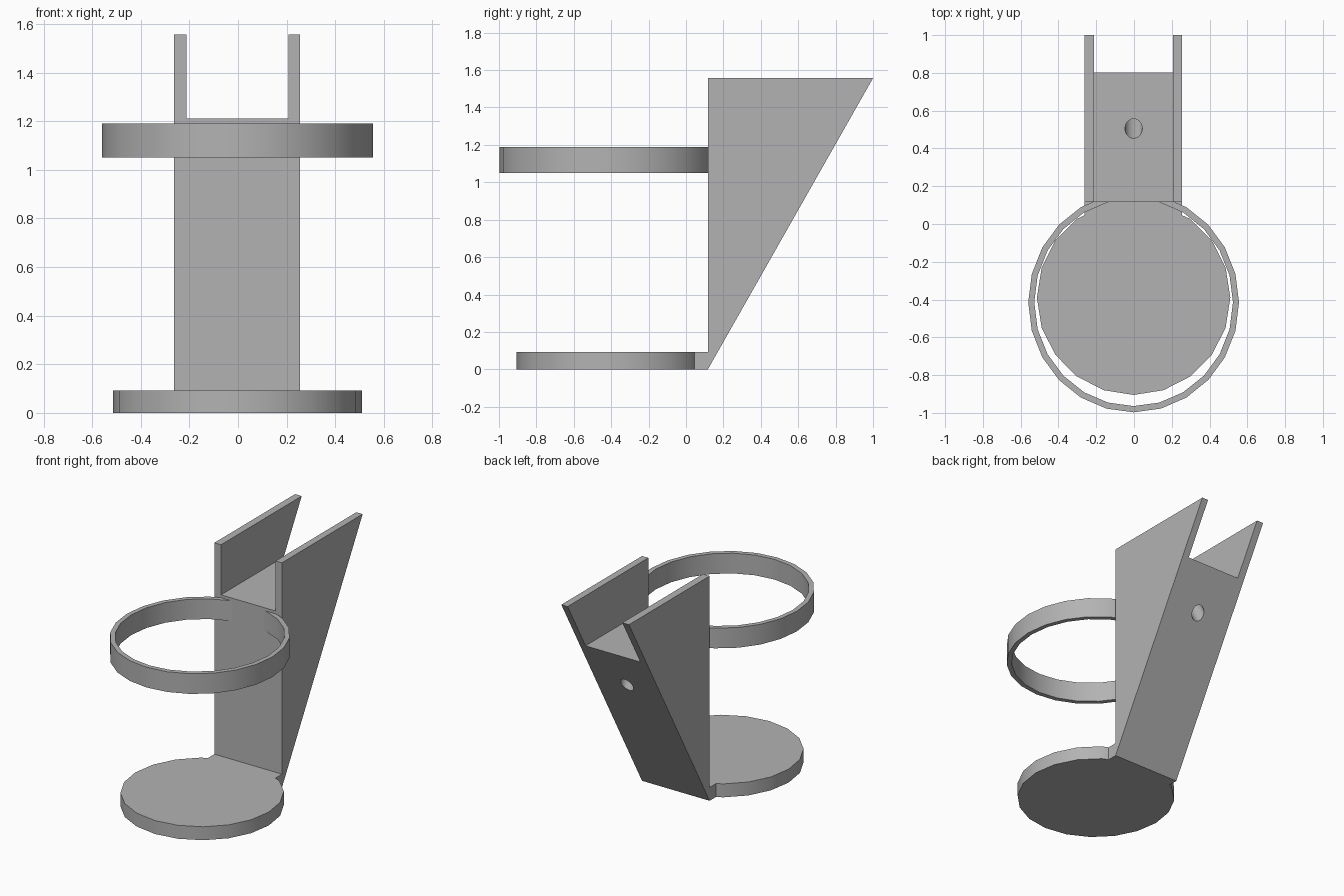
import bpy, bmesh, math
from mathutils import Vector

if "Cube" in bpy.data.objects:
    bpy.data.objects.remove(bpy.data.objects["Cube"])

grey = bpy.data.materials.new("plain grey")
grey.diffuse_color = (0.45, 0.45, 0.45, 1)
grey.use_nodes = True
grey.node_tree.nodes["Principled BSDF"].inputs["Base Color"].default_value = grey.diffuse_color

WALL_Y = 0.117                 # front plane of the bracket
X0, X1 = -0.263, 0.255         # bracket sides


def make(name, bm):
    bmesh.ops.recalc_face_normals(bm, faces=bm.faces)
    mesh = bpy.data.meshes.new(name)
    bm.to_mesh(mesh)
    bm.free()
    mesh.materials.append(grey)
    obj = bpy.data.objects.new(name, mesh)
    bpy.context.collection.objects.link(obj)
    return obj


def prism(name, points, offset):
    """Extrude a planar outline along an offset."""
    bm = bmesh.new()
    face = bm.faces.new([bm.verts.new(p) for p in points])
    ext = bmesh.ops.extrude_face_region(bm, geom=[face], use_keep_orig=True)
    new = [v for v in ext["geom"] if isinstance(v, bmesh.types.BMVert)]
    bmesh.ops.translate(bm, verts=new, vec=offset)
    return make(name, bm)


def ellipse(n, cy, rx, ry, z):
    """Outline starting at the back, going round."""
    return [(rx * math.sin(2 * math.pi * i / n) - 0.002,
             cy + ry * math.cos(2 * math.pi * i / n), z) for i in range(n)]


def cut(target, cutter):
    mod = target.modifiers.new("cut", 'BOOLEAN')
    mod.operation, mod.solver, mod.object = 'DIFFERENCE', 'EXACT', cutter
    bpy.context.view_layer.objects.active = target
    bpy.ops.object.modifier_apply(modifier=mod.name)
    bpy.data.objects.remove(cutter)


def smooth(obj):
    bpy.ops.object.select_all(action='DESELECT')
    obj.select_set(True)
    bpy.context.view_layer.objects.active = obj
    bpy.ops.object.shade_smooth_by_angle(angle=math.radians(30))


# Wedge bracket: triangular side profile
bracket = prism("bracket", [(X0, WALL_Y, 0), (X0, WALL_Y, 1.557), (X0, 1.0, 1.557)],
                (X1 - X0, 0, 0))

# Open channel between the two top cheeks
cut(bracket, prism("channel_cutter",
                   [(-0.212, -0.2, 1.21), (0.207, -0.2, 1.21),
                    (0.207, 1.3, 1.21), (-0.212, 1.3, 1.21)], (0, 0, 0.6)))

# Slanted screw hole from channel floor to sloping back
top, bottom = Vector((-0.002, 0.505, 1.21)), Vector((-0.002, 0.647, 0.938))
axis = (top - bottom).normalized()
bm = bmesh.new()
bmesh.ops.create_cone(bm, cap_ends=True, segments=20, radius1=0.046, radius2=0.046, depth=0.7)
hole = make("hole_cutter", bm)
hole.rotation_euler = axis.to_track_quat('Z', 'Y').to_euler()
hole.location = (top + bottom) / 2
bpy.context.view_layer.update()
cut(bracket, hole)
smooth(bracket)

# Base disc with a short tab reaching the bracket foot
disc = [p for p in ellipse(20, -0.39, 0.512, 0.515, 0) if p[1] < 0.035]
tab = [(X0, 0.046, 0), (X0, WALL_Y, 0), (X1, WALL_Y, 0), (X1, 0.046, 0)]
smooth(prism("base_disc", disc + tab, (0, 0, 0.093)))

# Holding ring, ending at the bracket wall
bm = bmesh.new()
rows = [[bm.verts.new(p) for p in ellipse(24, -0.415, rx, ry, z)]
        for rx, ry, z in ((0.558, 0.582, 1.05), (0.558, 0.582, 1.19),
                          (0.526, 0.549, 1.19), (0.526, 0.549, 1.05))]
for r in range(4):
    a, b = rows[r], rows[(r + 1) % 4]
    for i in range(24):
        j = (i + 1) % 24
        bm.faces.new((a[i], a[j], b[j], b[i]))
bmesh.ops.bisect_plane(bm, geom=bm.verts[:] + bm.edges[:] + bm.faces[:],
                       plane_co=(0, WALL_Y + 0.001, 0), plane_no=(0, 1, 0), clear_outer=True)
bmesh.ops.holes_fill(bm, edges=[e for e in bm.edges if e.is_boundary])
smooth(make("holding_ring", bm))
